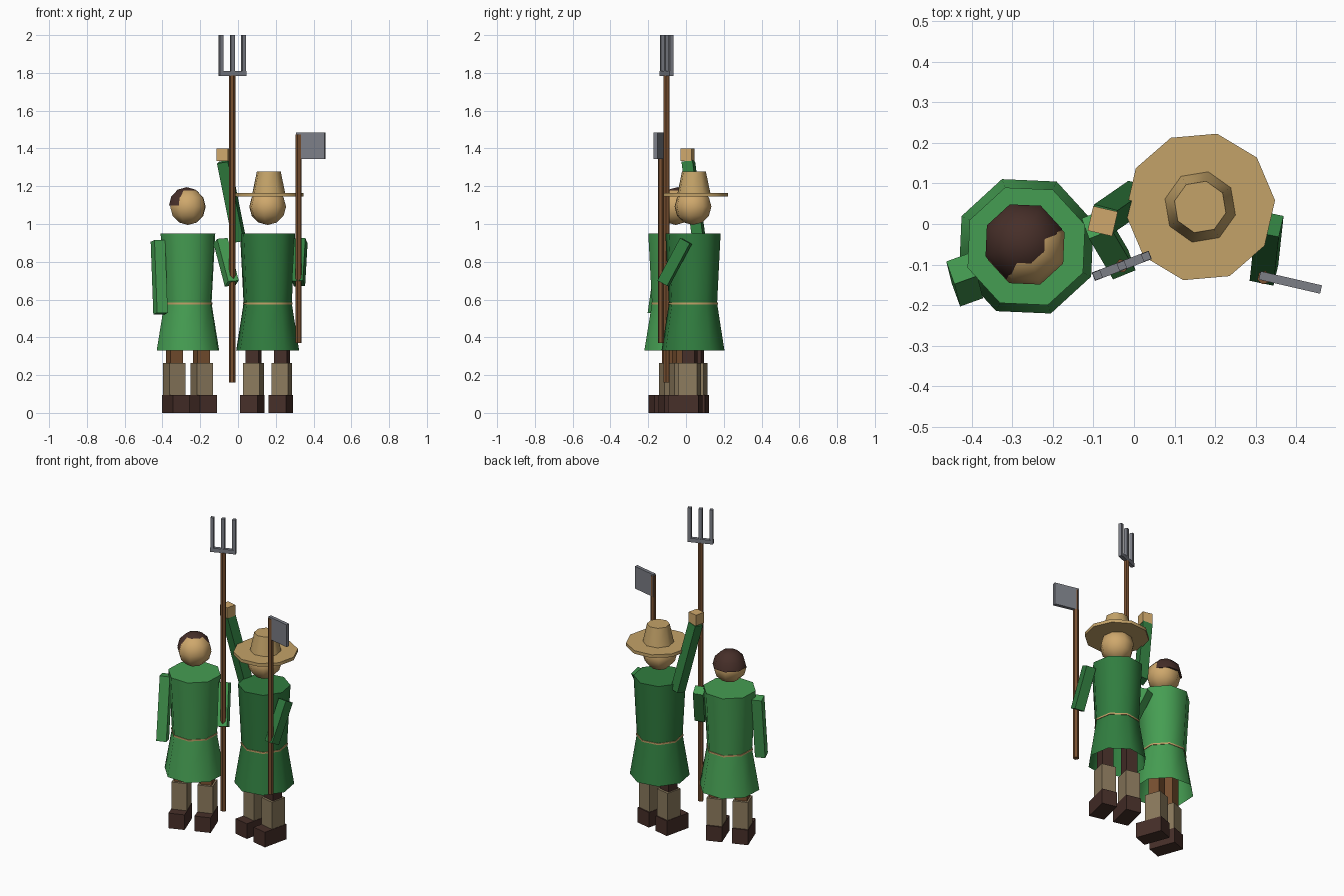
import bpy, bmesh, math
from mathutils import Vector, Matrix

if "Cube" in bpy.data.objects:
    bpy.data.objects.remove(bpy.data.objects["Cube"])


def material(name, rgb):
    m = bpy.data.materials.new(name)
    m.diffuse_color = (*rgb, 1)
    m.use_nodes = True
    m.node_tree.nodes["Principled BSDF"].inputs["Base Color"].default_value = m.diffuse_color
    return m


LIGHT_GREEN = material("light green cloth", (0.06, 0.34, 0.085))
DARK_GREEN = material("dark green cloth", (0.03, 0.205, 0.05))
SKIN = material("skin", (0.62, 0.39, 0.15))
STRAW = material("straw", (0.55, 0.365, 0.14))
BOOT = material("tan wrap", (0.26, 0.195, 0.11))
DARK = material("dark brown", (0.062, 0.028, 0.022))
WOOD = material("wood brown", (0.19, 0.08, 0.03))
STEEL = material("grey steel", (0.2, 0.21, 0.24))


def finish(name, bm, mat, matrix, smooth=False):
    bmesh.ops.recalc_face_normals(bm, faces=bm.faces)
    me = bpy.data.meshes.new(name)
    bm.to_mesh(me)
    bm.free()
    me.materials.append(mat)
    ob = bpy.data.objects.new(name, me)
    ob.matrix_world = matrix
    bpy.context.collection.objects.link(ob)
    if smooth:
        bpy.ops.object.select_all(action='DESELECT')
        ob.select_set(True)
        bpy.context.view_layer.objects.active = ob
        bpy.ops.object.shade_smooth_by_angle(angle=math.radians(48))
    return ob


def box(name, mat, frame, centre, size):
    bm = bmesh.new()
    bmesh.ops.create_cube(bm, size=1)
    bmesh.ops.scale(bm, vec=size, verts=bm.verts)
    bmesh.ops.translate(bm, vec=centre, verts=bm.verts)
    return finish(name, bm, mat, frame)


def lathe(name, mat, frame, profile, sides, cap_low=True, cap_high=True, smooth=True):
    """Rings of (radius, z) joined into a faceted turned shape."""
    bm = bmesh.new()
    rings = []
    for r, z in profile:
        angles = [math.pi / 2 + 2 * math.pi * i / sides for i in range(sides)]
        rings.append([bm.verts.new((r * math.cos(a), r * math.sin(a), z)) for a in angles])
    for lo, hi in zip(rings, rings[1:]):
        for i in range(sides):
            j = (i + 1) % sides
            bm.faces.new((lo[i], lo[j], hi[j], hi[i]))
    if cap_low:
        bm.faces.new(rings[0][::-1])
    if cap_high:
        bm.faces.new(rings[-1])
    return finish(name, bm, mat, frame, smooth)


def ball(name, mat, frame, centre, radius, upper_only=False):
    bm = bmesh.new()
    bmesh.ops.create_uvsphere(bm, u_segments=8, v_segments=6, radius=radius)
    if upper_only:
        low = [v for v in bm.verts if v.co.z < -0.01]
        bmesh.ops.delete(bm, geom=low, context='VERTS')
        bmesh.ops.holes_fill(bm, edges=bm.edges, sides=8)
    bmesh.ops.scale(bm, vec=(1, 1, 0.97), verts=bm.verts)
    bmesh.ops.translate(bm, vec=centre, verts=bm.verts)
    return finish(name, bm, mat, frame, True)


def limb(name, mat, start, end, yaw, width=0.06):
    """Square bar from start to end, turned with the body."""
    a, b = Vector(start), Vector(end)
    z = (b - a).normalized()
    x = Vector((math.cos(yaw), math.sin(yaw), 0))
    x = (x - z * x.dot(z)).normalized()
    y = z.cross(x)
    frame = Matrix((x, y, z)).transposed().to_4x4()
    frame.translation = (a + b) / 2
    return box(name, mat, frame, (0, 0, 0), (width, width, (b - a).length))


def place(x, y, degrees):
    return Matrix.Translation((x, y, 0)) @ Matrix.Rotation(math.radians(degrees), 4, 'Z')


def body(label, frame, cloth, trousers, shoulder, waist, hem):
    # legs
    for side, s in (("right", -1), ("left", 1)):
        x = 0.077 * s
        box(f"{label}_{side}_shoe", DARK, frame, (x, -0.025, 0.0475), (0.095, 0.165, 0.095))
        box(f"{label}_{side}_boot", BOOT, frame, (x, 0, 0.18), (0.09, 0.1, 0.17))
        box(f"{label}_{side}_trouser", trousers, frame, (x, 0, 0.42), (0.07, 0.07, 0.32))
    # tunic, open underneath, with a thin belt
    lathe(f"{label}_tunic_skirt", cloth, frame, [(hem, 0.33), (waist, 0.58)], 8, False, True)
    lathe(f"{label}_tunic_top", cloth, frame, [(waist, 0.58), (shoulder, 0.95)], 8)
    lathe(f"{label}_belt", STRAW, frame, [(waist + 0.004, 0.574), (waist + 0.004, 0.584)], 8)
    ball(f"{label}_head", SKIN, frame, (0, 0, 1.092), 0.1)


# left farmer: bare head with hair
left = place(-0.265, -0.055, 20)
body("left_farmer", left, LIGHT_GREEN, WOOD, 0.154, 0.133, 0.176)
ball("left_farmer_hair", DARK, left, (-0.003, 0.011, 1.098), 0.1, True)
yaw = math.radians(20)
limb("left_farmer_right_arm", LIGHT_GREEN, (-0.424, -0.11, 0.91), (-0.41, -0.165, 0.525), yaw)
limb("left_farmer_left_arm", LIGHT_GREEN, (-0.092, 0.0, 0.91), (-0.033, -0.1, 0.685), yaw)

# right farmer: straw hat, one arm raised
right = place(0.157, 0.037, -13)
body("right_farmer", right, DARK_GREEN, DARK, 0.15, 0.131, 0.171)
hat = place(0.163, 0.042, -13)
lathe("hat_brim", STRAW, hat, [(0.185, 1.145), (0.185, 1.165)], 10)
lathe("hat_crown", STRAW, hat, [(0.09, 1.16), (0.065, 1.277)], 8)
yaw = math.radians(-13)
limb("right_farmer_raised_arm", DARK_GREEN, (0.008, 0.07, 0.91), (-0.076, 0.012, 1.33), yaw)
box("raised_hand", SKIN, place(-0.077, 0.007, -13), (0, 0, 1.367), (0.062, 0.062, 0.068))
limb("right_farmer_left_arm", DARK_GREEN, (0.333, 0.0, 0.91), (0.32, -0.12, 0.685), yaw)

# pitchfork
fork = place(-0.03, -0.103, 21)
lathe("fork_handle", WOOD, fork, [(0.017, 0.16), (0.017, 1.785)], 6)
box("fork_bar", STEEL, fork, (0, 0, 1.797), (0.15, 0.022, 0.025))
for i in (-1, 0, 1):
    box("fork_tine", STEEL, fork, (0.064 * i, 0, 1.9), (0.02, 0.02, 0.2))

# bladed pole
blade = place(0.32, -0.132, -13)
lathe("blade_handle", WOOD, blade, [(0.017, 0.37), (0.017, 1.475)], 6)
box("blade_plate", STEEL, blade, (0.066, 0.003, 1.415), (0.155, 0.021, 0.14))
